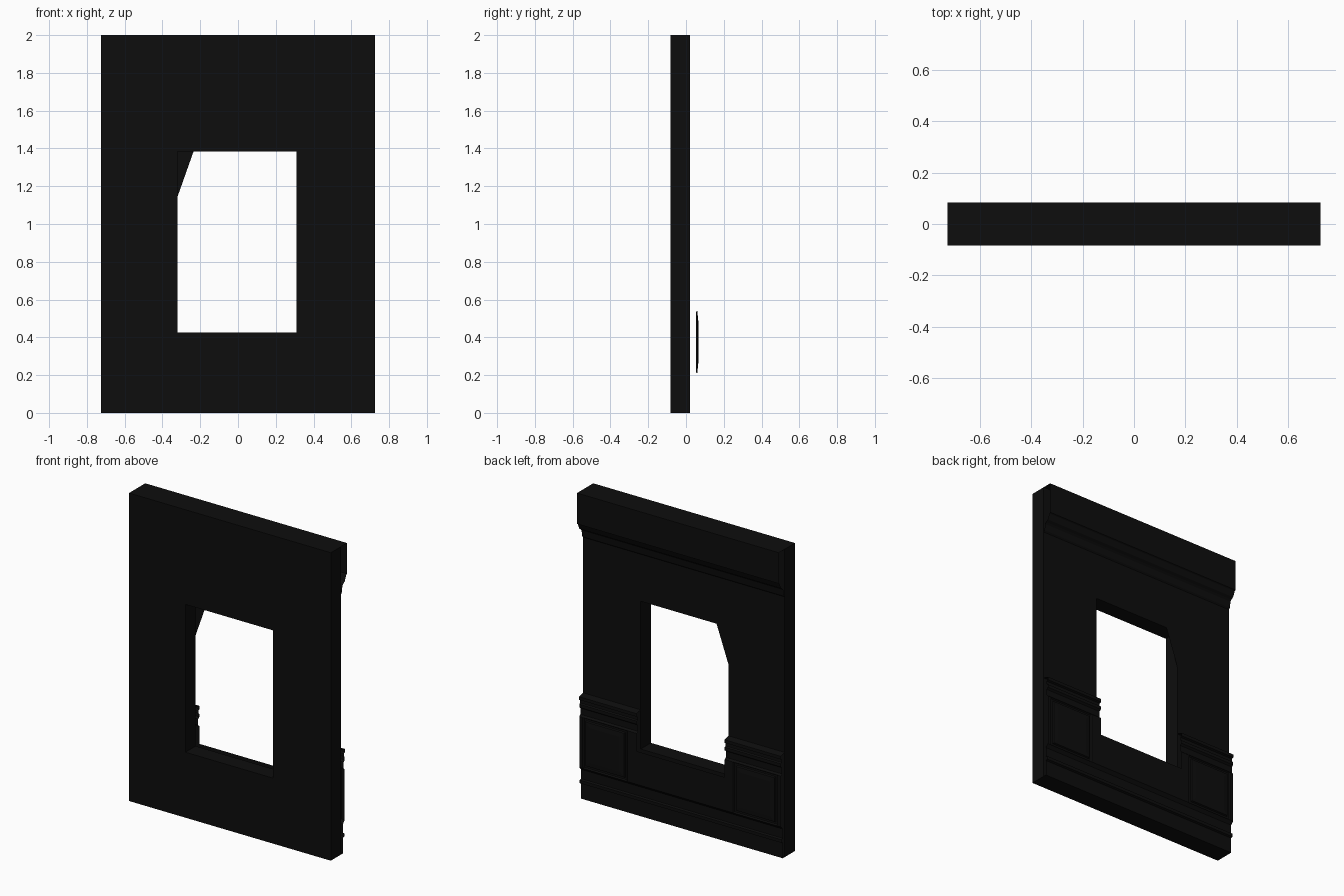
import bpy, bmesh
from mathutils import Vector

cube = bpy.data.objects.get("Cube")
if cube:
    bpy.data.objects.remove(cube, do_unlink=True)

# Single near-black paint
black = bpy.data.materials.new("near_black")
black.use_nodes = True
paint = (0.004, 0.004, 0.004, 1)
black.diffuse_color = paint
bsdf = next(n for n in black.node_tree.nodes if n.type == 'BSDF_PRINCIPLED')
bsdf.inputs["Base Color"].default_value = paint

HALF, FRONT, BACK, TOP = 0.725, -0.083, 0.022, 2.0
WIN_L, WIN_R, SILL, HEAD = -0.32, 0.31, 0.425, 1.385


def finish(name, bm):
    mesh = bpy.data.meshes.new(name)
    bm.to_mesh(mesh)
    bm.free()
    obj = bpy.data.objects.new(name, mesh)
    mesh.materials.append(black)
    bpy.context.collection.objects.link(obj)
    return obj


def sheet(bm, columns, rows, skip=()):
    """Faces between neighbouring columns (x) and rows (y, z), facing the back."""
    grid = [[bm.verts.new((x, y, z)) for y, z in rows] for x in columns]
    for i in range(len(columns) - 1):
        for j in range(len(rows) - 1):
            if (i, j) not in skip:
                bm.faces.new((grid[i][j], grid[i][j + 1],
                              grid[i + 1][j + 1], grid[i + 1][j]))


# Wall slab with a window opening
bm = bmesh.new()
sheet(bm, (-HALF, WIN_L, WIN_R, HALF),
      [(BACK, z) for z in (0, SILL, HEAD, TOP)], skip={(1, 1)})
slab = bmesh.ops.extrude_face_region(bm, geom=bm.faces[:], use_keep_orig=True)
moved = [g for g in slab["geom"] if isinstance(g, bmesh.types.BMVert)]
bmesh.ops.translate(bm, verts=moved, vec=(0, FRONT - BACK, 0))
bmesh.ops.recalc_face_normals(bm, faces=bm.faces[:])
finish("wall", bm)

# Thin corner piece across the top of the opening
bm = bmesh.new()
corner = [(WIN_L, HEAD), (-0.235, HEAD), (WIN_L, 1.145)]
bm.faces.new([bm.verts.new((x, BACK, z)) for x, z in corner])
finish("window_corner", bm)

# Cornice along the top of the back, open at its ends
bm = bmesh.new()
sheet(bm, (-HALF, HALF),
      [(BACK, 1.69), (0.03, 1.70), (0.036, 1.74), (0.045, 1.75), (0.06, 1.76),
       (0.075, 1.795), (0.083, 1.80), (0.083, TOP), (BACK, TOP)])
finish("cornice", bm)

# Skirting and panelling profile
skirting = [(BACK, 0), (0.042, 0), (0.042, 0.10), (0.055, 0.105), (0.055, 0.125),
            (0.042, 0.13), (0.042, 0.19), (0.05, 0.20), (0.06, 0.21)]
rail = [(0.06, 0.54), (0.048, 0.55), (0.048, 0.59), (0.06, 0.60), (0.06, 0.62),
        (0.05, 0.625), (0.05, 0.645), (0.063, 0.65), (0.063, 0.67), (BACK, 0.68)]

bm = bmesh.new()
sheet(bm, (WIN_L, WIN_R), skirting + [(0.06, SILL)])
finish("panelling_below_window", bm)

# Panelling either side of the window, each with a raised panel in a groove
for name, columns in (("right_panelling", (-HALF, -0.70, -0.38, WIN_L)),
                      ("left_panelling", (WIN_R, 0.38, 0.70, HALF))):
    bm = bmesh.new()
    sheet(bm, columns, skirting + rail)
    field = max(bm.faces, key=lambda f: f.calc_area())
    for thickness, depth in ((0.04, 0), (0.006, -0.008), (0.012, 0), (0.004, 0.01),
                             (0.03, 0.003)):
        bmesh.ops.inset_region(bm, faces=[field], thickness=thickness, depth=depth,
                               use_even_offset=True, use_boundary=True)
    finish(name, bm)
